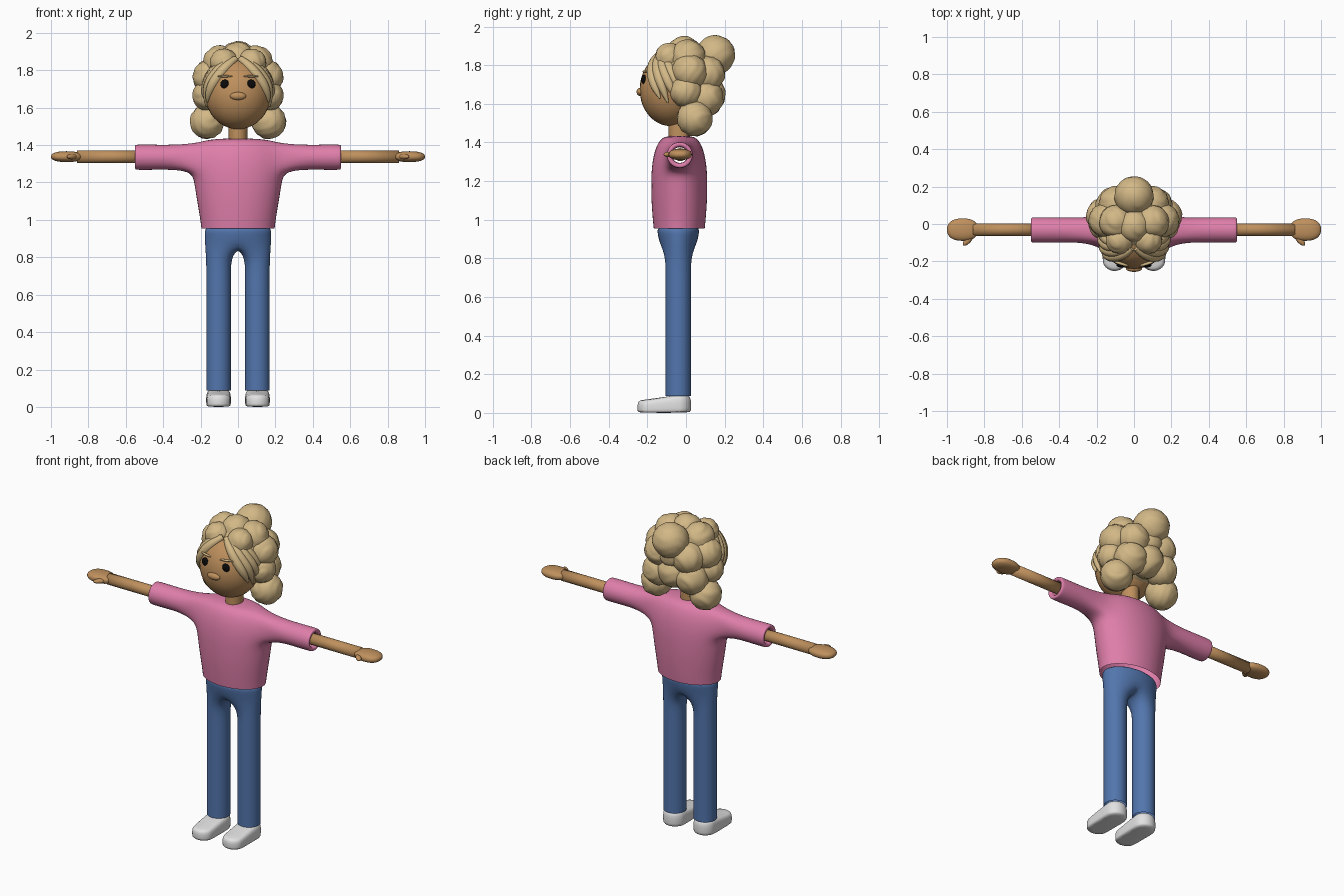
import bpy, bmesh, math
from math import sin, cos, radians, pi
from mathutils import Vector, Euler

if "Cube" in bpy.data.objects:
    bpy.data.objects.remove(bpy.data.objects["Cube"], do_unlink=True)


def material(name, *rgb):
    m = bpy.data.materials.new(name)
    m.use_nodes = True
    m.diffuse_color = (*rgb, 1)
    bsdf = m.node_tree.nodes["Principled BSDF"]
    bsdf.inputs["Base Color"].default_value = (*rgb, 1)
    bsdf.inputs["Roughness"].default_value = 0.7
    return m


SKIN = material("warm skin", 0.52, 0.28, 0.11)
HAIR = material("sandy hair", 0.65, 0.48, 0.24)
PINK = material("pink sweater", 0.74, 0.21, 0.40)
BLUE = material("denim blue", 0.085, 0.18, 0.42)
WHITE = material("shoe white", 0.76, 0.76, 0.76)
BLACK = material("eye black", 0.003, 0.003, 0.003)


def finish(bm, name, mat, subsurf=0):
    bmesh.ops.delete(bm, geom=[v for v in bm.verts if not v.link_faces], context="VERTS")
    bmesh.ops.recalc_face_normals(bm, faces=bm.faces)
    mesh = bpy.data.meshes.new(name)
    for f in bm.faces:
        f.smooth = True
    bm.to_mesh(mesh)
    bm.free()
    mesh.materials.append(mat)
    ob = bpy.data.objects.new(name, mesh)
    bpy.context.collection.objects.link(ob)
    if subsurf:
        mod = ob.modifiers.new("Smooth", "SUBSURF")
        mod.levels = mod.render_levels = subsurf
    return ob


def ball(name, loc, radii, mat, rot=(0, 0, 0), power=1.0, ripple=0.0):
    """Ellipsoid; power below 1 makes it boxier, ripple adds strand ridges."""
    bm = bmesh.new()
    bmesh.ops.create_uvsphere(bm, u_segments=32, v_segments=20, radius=1)
    turn = Euler(rot).to_matrix()
    for v in bm.verts:
        p = Vector([math.copysign(abs(c) ** power, c) for c in v.co])
        p *= 1 + ripple * sin(13 * p.z + 3 * sin(3 * p.x + 2 * p.y))
        v.co = turn @ Vector([a * b for a, b in zip(p, radii)]) + Vector(loc)
    return finish(bm, name, mat)


def ring(bm, n, a, b, z, x=0, y=0, start=0):
    return [bm.verts.new((x + a * cos(start + 2 * pi * i / n),
                          y + b * sin(start + 2 * pi * i / n), z)) for i in range(n)]


def bridge(bm, low, high, skip=()):
    n = len(low)
    for i in range(n):
        if i not in skip:
            bm.faces.new((low[i], low[(i + 1) % n], high[(i + 1) % n], high[i]))


def loop_on_x(bm, x, y, z, r, offsets):
    return [bm.verts.new((x, y + r * i / math.hypot(i, j), z + r * j / math.hypot(i, j)))
            for i, j in offsets]


# Sweater: torso rings with sleeves grown out of openings in the sides
bm = bmesh.new()
torso = [(0.955, 0.205, 0.138), (1.0, 0.21, 0.143), (1.1, 0.228, 0.151), (1.19, 0.243, 0.152),
         (1.255, 0.255, 0.150), (1.335, 0.255, 0.140), (1.41, 0.225, 0.112), (1.437, 0.14, 0.07)]
rings = [ring(bm, 12, a, b, z, y=-0.035) for z, a, b in torso]
for k in range(len(rings) - 1):
    bridge(bm, rings[k], rings[k + 1], skip=(11, 0, 5, 6) if k in (4, 5) else ())
bm.faces.new(rings[-1])
around = [(-1, -1), (0, -1), (1, -1), (1, 0), (1, 1), (0, 1), (-1, 1), (-1, 0)]
for side in (1, -1):
    loop = [rings[5 + j][i % 12 if side > 0 else 6 - i] for i, j in around]
    for x, r in [(0.34, 0.073), (0.44, 0.074), (0.54, 0.075), (0.551, 0.072),
                 (0.551, 0.050), (0.53, 0.045), (0.47, 0.045)]:
        new = loop_on_x(bm, side * x, -0.032, 1.335, r, around)
        bridge(bm, loop, new)
        loop = new
finish(bm, "sweater", PINK, 2)

# Trousers: hip rings that split into two legs at the crotch
bm = bmesh.new()
waist = ring(bm, 12, 0.186, 0.115, 0.975, y=-0.04)
belly = ring(bm, 12, 0.186, 0.113, 0.93, y=-0.04)
hips = ring(bm, 12, 0.184, 0.098, 0.865, y=-0.04)
bridge(bm, waist, belly)
bridge(bm, belly, hips)
bm.faces.new(waist)
crotch = bm.verts.new((0, -0.04, 0.85))
for side in (1, -1):
    loop = [hips[k % 12 if side > 0 else 6 - k] for k in range(-3, 4)] + [crotch]
    for z, r in [(0.79, 0.0725), (0.7, 0.0725), (0.4, 0.0725), (0.11, 0.0725), (0.088, 0.0725)]:
        new = [bm.verts.new((side * (0.104 + r * cos(k * pi / 4)), -0.04 + r * sin(k * pi / 4), z))
               for k in range(-3, 5)]
        bridge(bm, loop, new)
        loop = new
finish(bm, "trousers", BLUE, 2)

# Shoes: rounded soles with a low toe and a taller heel
for side, label in ((1, "left"), (-1, "right")):
    bm = bmesh.new()
    levels = [(0.93, 0), (1, 0.1), (1.02, 0.4), (1, 0.75), (0.86, 0.95), (0.5, 1)]
    loops = []
    for s, t in levels:
        loop = ring(bm, 24, 0.066 * s, 0.066 * s, 0, x=side * 0.104, y=-0.04)
        for v in loop:
            if v.co.y < -0.041:
                v.co.y -= 0.145
            toe = min(1, max(0, (-0.06 - v.co.y) / 0.1))
            v.co.z = t * (0.096 - 0.028 * toe)
        loops.append(loop)
    for low, high in zip(loops, loops[1:]):
        bridge(bm, low, high)
    bm.faces.new(loops[0])
    bm.faces.new(loops[-1])
    finish(bm, label + "_shoe", WHITE, 1)

# Forearms, hands and thumbs
for side, label in ((1, "left"), (-1, "right")):
    bm = bmesh.new()
    offsets = [(cos(k * pi / 10), sin(k * pi / 10)) for k in range(20)]
    ends = [loop_on_x(bm, side * x, -0.03, 1.337, 0.034, offsets) for x in (0.46, 0.86)]
    bridge(bm, *ends)
    for e in ends:
        bm.faces.new(e)
    finish(bm, label + "_forearm", SKIN)
    ball(label + "_hand", (side * 0.916, -0.03, 1.338), (0.084, 0.06, 0.029), SKIN, power=0.85)
    ball(label + "_thumb", (side * 0.888, -0.088, 1.338), (0.036, 0.016, 0.014), SKIN,
         rot=(0, 0, side * -0.8))

# Neck and head
bm = bmesh.new()
low, high = (ring(bm, 24, 0.05, 0.055, z, y=-0.035) for z in (1.40, 1.56))
bridge(bm, low, high)
finish(bm, "neck", SKIN)
HEAD, SIZE = Vector((0, -0.08, 1.675)), (0.176, 0.16, 0.19)
ball("head", HEAD, SIZE, SKIN)
ball("nose", (0, -0.238, 1.662), (0.043, 0.018, 0.021), SKIN)
for side, label in ((1, "left"), (-1, "right")):
    ball(label + "_eye", (side * 0.07, -0.218, 1.726), (0.024, 0.014, 0.024), BLACK)
    ball(label + "_eyebrow", (side * 0.07, -0.212, 1.768), (0.042, 0.008, 0.006), HAIR,
         rot=(0, 0, side * 0.3))

# Hair: scalp, curls and a bun
ball("scalp_hair", (0, -0.005, 1.73), (0.185, 0.155, 0.185), HAIR)
ball("bun", (0, 0.15, 1.852), (0.105, 0.105, 0.102), HAIR, rot=(0.5, 0, 0), ripple=0.015)
ball("crown_curl", (0, -0.01, 1.86), (0.09, 0.09, 0.09), HAIR, rot=(0.3, 0, 0), ripple=0.02)
ball("nape_curl", (0, 0.105, 1.65), (0.1, 0.1, 0.1), HAIR, rot=(0.8, 0, 0), ripple=0.02)
ball("back_curl", (0, 0.11, 1.76), (0.09, 0.09, 0.09), HAIR, rot=(0.2, 0, 0), ripple=0.02)
curls = [("top", 0.095, 0.01, 1.84, 0.092), ("fringe", 0.075, -0.085, 1.84, 0.075),
         ("temple", 0.15, 0.02, 1.765, 0.092), ("ear", 0.16, 0.0, 1.665, 0.083),
         ("rear_upper", 0.095, 0.11, 1.755, 0.092), ("rear_lower", 0.11, 0.1, 1.63, 0.095),
         ("pigtail", 0.165, 0.045, 1.525, 0.092)]
for n, (part, x, y, z, r) in enumerate(curls):
    for side, label in ((1, "left"), (-1, "right")):
        ball(f"{label}_{part}_curl", (side * x, y, z), (r, r, r), HAIR,
             rot=(0.4 * n, side * (0.5 + 0.3 * n), 0), ripple=0.025)


# Parted locks that hug the sides of the face
def lock(name, side, shift, drop):
    curve = bpy.data.curves.new(name, "CURVE")
    curve.dimensions = "3D"
    curve.bevel_depth = 0.027
    curve.bevel_resolution = 3
    curve.use_fill_caps = True
    path = [(12, 72, 0.6), (30, 52, 1), (46, 26, 1.1), (60, 4, 1), (70, -14 - drop, 0.15)]
    spline = curve.splines.new("NURBS")
    spline.points.add(len(path) - 1)
    spline.order_u = 4
    spline.use_endpoint_u = True
    for p, (turn, rise, width) in zip(spline.points, path):
        a, e = radians(turn + shift), radians(rise)
        d = Vector((side * sin(a) * cos(e) * SIZE[0], -cos(a) * cos(e) * SIZE[1], sin(e) * SIZE[2]))
        p.co = (*(HEAD + d * 1.03), 1)
        p.radius = width
    curve.materials.append(HAIR)
    bpy.context.collection.objects.link(bpy.data.objects.new(name, curve))


for side, label in ((1, "left"), (-1, "right")):
    for n in range(4):
        lock(f"{label}_lock_{n + 1}", side, 15 * n, 7 * (n % 2))
